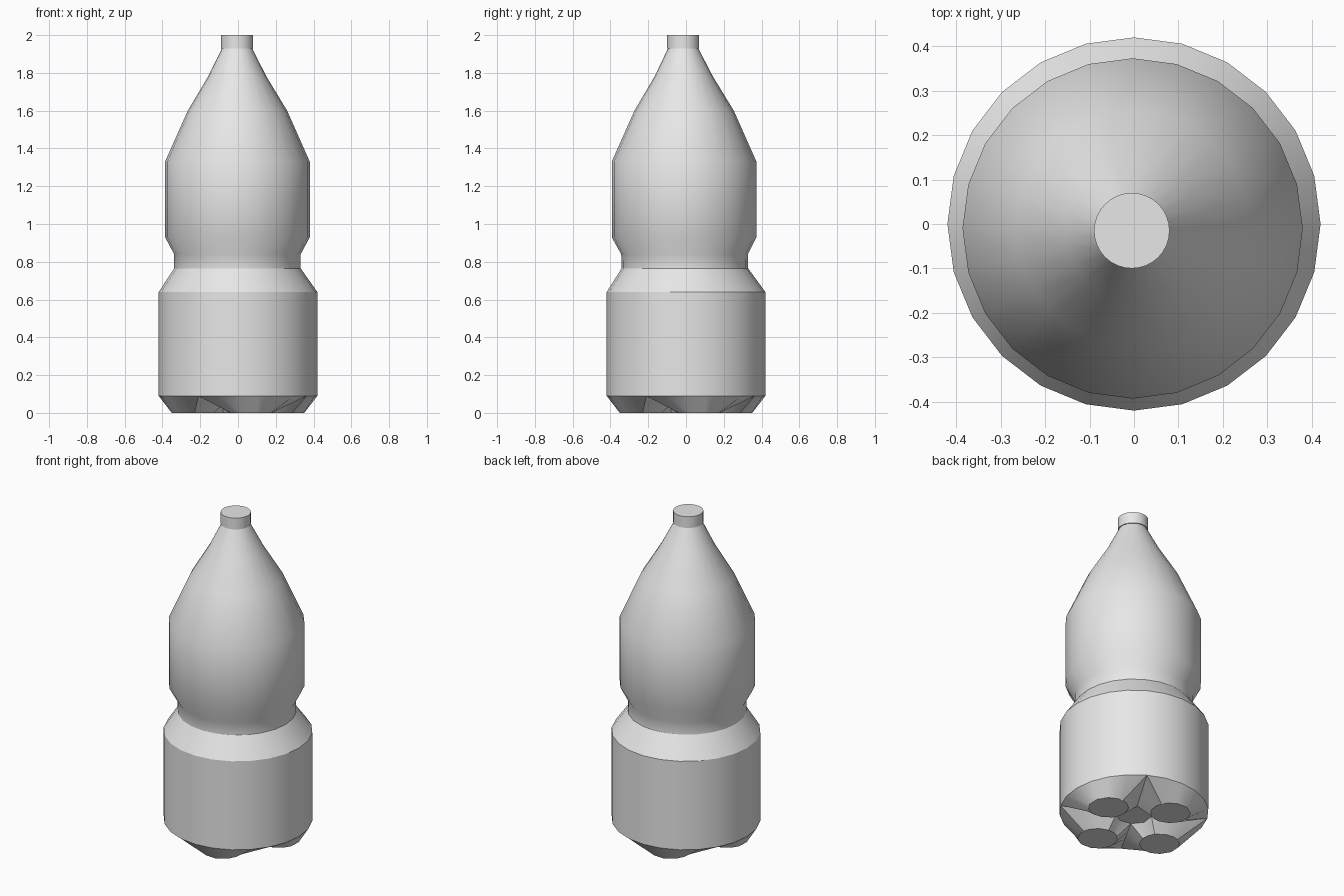
import bpy, bmesh
from math import sin, cos, pi, radians
from mathutils import Vector

if "Cube" in bpy.data.objects:
    bpy.data.objects.remove(bpy.data.objects["Cube"])

SIDES = 24
grey = bpy.data.materials.new("plain_grey")
grey.use_nodes = True
colour = (0.8, 0.8, 0.8, 1)
grey.diffuse_color = colour
grey.node_tree.nodes["Principled BSDF"].inputs["Base Color"].default_value = colour


def polar(radius, angle, z):
    return Vector((radius * cos(angle), radius * sin(angle), z))


def finish(bm, name):
    bmesh.ops.remove_doubles(bm, verts=bm.verts, dist=0.0005)
    bmesh.ops.recalc_face_normals(bm, faces=bm.faces)
    mesh = bpy.data.meshes.new(name)
    bm.to_mesh(mesh)
    bm.free()
    mesh.materials.append(grey)
    obj = bpy.data.objects.new(name, mesh)
    bpy.context.collection.objects.link(obj)
    bpy.ops.object.select_all(action='DESELECT')
    obj.select_set(True)
    bpy.context.view_layer.objects.active = obj
    bpy.ops.object.shade_smooth_by_angle(angle=radians(30))


def lathe(bm, profile, sides=SIDES):
    """Revolve (radius, z, x shift, y shift) rows; return the rings."""
    rings = []
    for r, z, dx, dy in profile:
        shift = Vector((dx, dy, 0))
        rings.append([bm.verts.new(polar(r, 2 * pi * i / sides, z) + shift)
                      for i in range(sides)])
    for low, high in zip(rings, rings[1:]):
        for i in range(sides):
            j = (i + 1) % sides
            bm.faces.new((low[i], low[j], high[j], high[i]))
    return rings


# Bottle body: straight lower drum, pinched waist, tapering shoulder
bm = bmesh.new()
lathe(bm, [
    (0.42, 0.09, 0, 0), (0.42, 0.64, 0, 0),
    (0.335, 0.765, -0.003, -0.006), (0.335, 0.84, -0.003, -0.008),
    (0.383, 0.93, -0.003, -0.01), (0.383, 1.33, -0.003, -0.01),
    (0.263, 1.6, -0.003, -0.01), (0.155, 1.78, -0.004, -0.012),
    (0.08, 1.93, -0.005, -0.015),
])

# Base: four round feet separated by valleys around a raised centre
RIM, HUB = 0.42, 0.1
RIM_Z, HUB_Z = 0.09, 0.07
for quarter in range(4):
    mid = radians(15 + 90 * quarter)
    left, right = mid + pi / 4, mid - pi / 4
    outline = [polar(RIM, right + radians(15 * k), RIM_Z) for k in range(7)]
    outline += [polar(0.3, left, 0.083), polar(0.2, left, 0.077)]
    outline += [polar(HUB, a, HUB_Z) for a in (left, mid, right)]
    outline += [polar(0.2, right, 0.077), polar(0.3, right, 0.083)]
    centre = polar(0.25, mid, 0)
    outer, foot = [], []
    for p in outline:
        d = Vector((p.x - centre.x, p.y - centre.y, 0)).normalized()
        outer.append(bm.verts.new(p))
        foot.append(bm.verts.new(centre + d * 0.113))
    bm.faces.new(foot)
    for i in range(len(outer)):
        j = (i + 1) % len(outer)
        bm.faces.new((outer[i], outer[j], foot[j], foot[i]))
bm.faces.new([bm.verts.new(polar(HUB, radians(15 + 45 * k), HUB_Z))
              for k in range(8)])
finish(bm, "bottle_body")

# Cap: short capped cylinder on the neck
bm = bmesh.new()
rings = lathe(bm, [(0.085, 1.93, -0.005, -0.015),
                   (0.085, 2.0, -0.005, -0.015)], 32)
for ring in rings:
    bm.faces.new(ring)
finish(bm, "cap")
